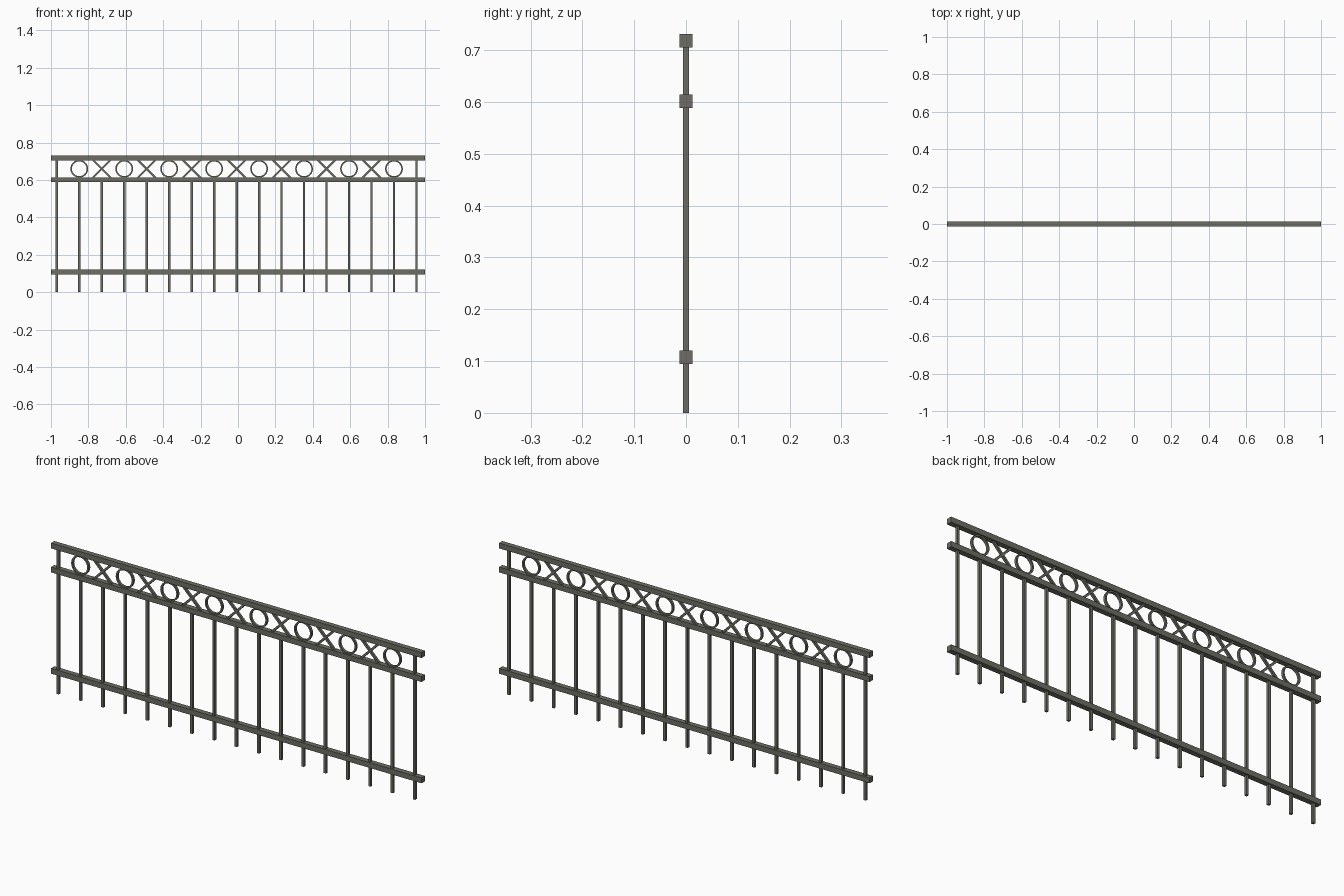
import bpy, bmesh, math
from mathutils import Matrix

if "Cube" in bpy.data.objects:
    bpy.data.objects.remove(bpy.data.objects["Cube"])

iron = bpy.data.materials.new("grey_iron")
iron.diffuse_color = (0.155, 0.155, 0.13, 1)
iron.use_nodes = True
iron.node_tree.nodes["Principled BSDF"].inputs["Base Color"].default_value = iron.diffuse_color

RAIL, BAR = 0.026, 0.0125
Z_LOW, Z_MID, Z_TOP = 0.107, 0.601, 0.718
X0, STEP, COUNT = -0.969, 0.1202, 17
Z_BAND = (Z_MID + Z_TOP) / 2


def finish(bm, name):
    mesh = bpy.data.meshes.new(name)
    bm.to_mesh(mesh)
    bm.free()
    mesh.materials.append(iron)
    obj = bpy.data.objects.new(name, mesh)
    bpy.context.collection.objects.link(obj)
    return obj


def box(name, size, loc, angle=0):
    bm = bmesh.new()
    m = Matrix.Translation(loc) @ Matrix.Rotation(angle, 4, 'Y') @ Matrix.Diagonal((*size, 1))
    bmesh.ops.create_cube(bm, size=1, matrix=m)
    return finish(bm, name)


def ring(name, x, outer=0.0475, inner=0.0395, depth=BAR, sides=24):
    # rectangular section swept round a circle facing the front
    bm = bmesh.new()
    h = depth / 2
    section = [(outer, -h), (outer, h), (inner, h), (inner, -h)]
    loops = []
    for i in range(sides):
        a = 2 * math.pi * i / sides
        loops.append([bm.verts.new((x + r * math.cos(a), y, Z_BAND + r * math.sin(a)))
                      for r, y in section])
    for i in range(sides):
        p, q = loops[i], loops[(i + 1) % sides]
        for k in range(4):
            n = (k + 1) % 4
            bm.faces.new((p[k], p[n], q[n], q[k]))
    bmesh.ops.recalc_face_normals(bm, faces=bm.faces)
    return finish(bm, name)


# Horizontal rails
for name, z in (("bottom_rail", Z_LOW), ("middle_rail", Z_MID), ("top_rail", Z_TOP)):
    box(name, (2, RAIL, RAIL), (0, 0, z))

for i in range(COUNT):
    x = X0 + i * STEP
    end = i in (0, COUNT - 1)
    # Upright bars; the end bars reach the top rail
    top = Z_TOP if end else Z_MID
    box("end_bar" if end else "upright_bar", (BAR, BAR, top), (x, 0, top / 2))
    # Alternating rings and crosses in the upper band
    if i % 2:
        ring("ring", x)
    elif not end:
        for s in (1, -1):
            box("cross_bar", (0.145, BAR * 0.95, 0.0105), (x, 0, Z_BAND), s * math.pi / 4)
